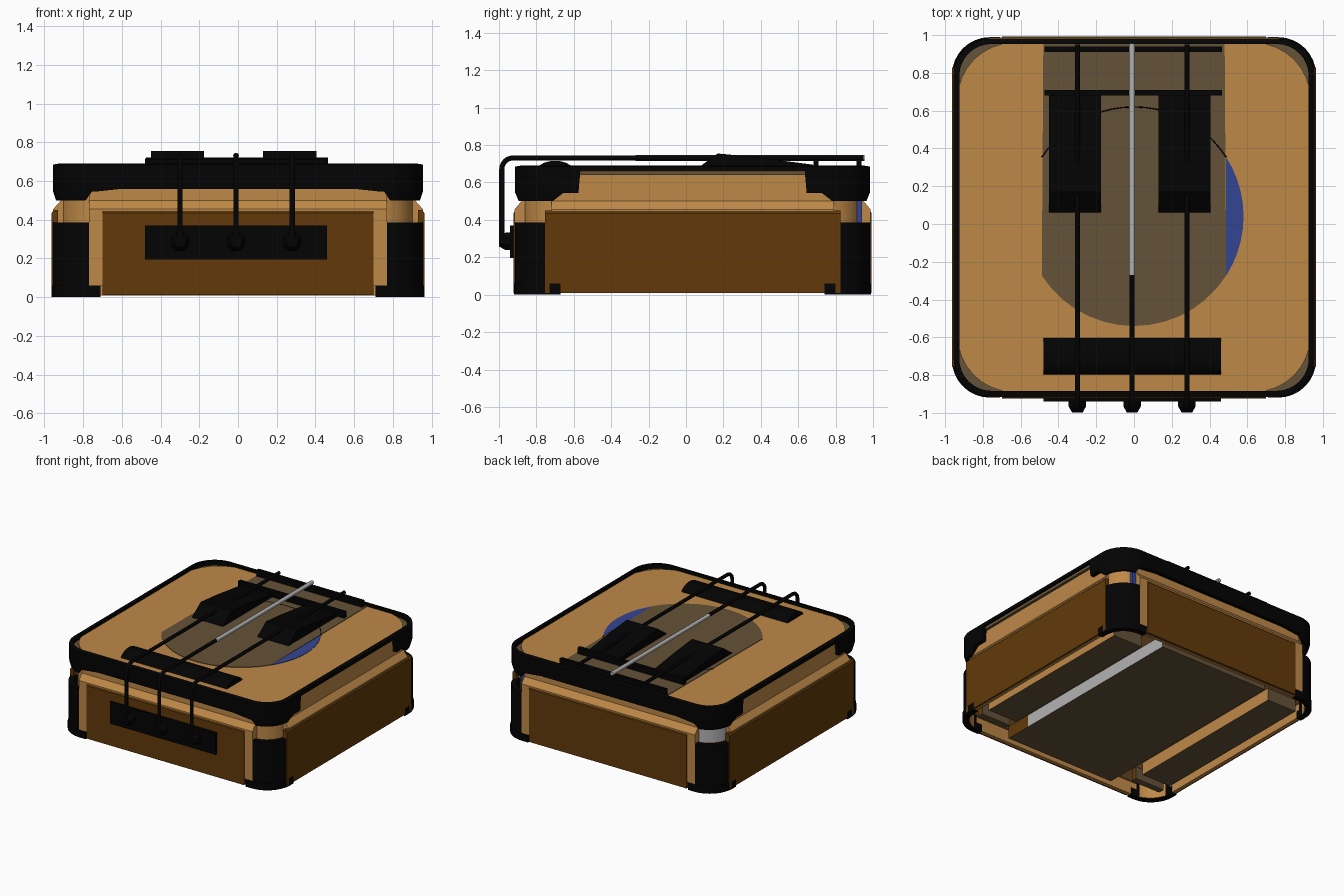
import bpy, bmesh, math

if "Cube" in bpy.data.objects:
    bpy.data.objects.remove(bpy.data.objects["Cube"])

CY = 0.035  # centre of the case in y


def mat(name, rgb):
    m = bpy.data.materials.new(name)
    m.diffuse_color = (*rgb, 1)
    m.use_nodes = True
    m.node_tree.nodes["Principled BSDF"].inputs["Base Color"].default_value = m.diffuse_color
    return m


TAN = mat("tan wood", (0.52, 0.25, 0.064))
BROWN = mat("dark brown wood", (0.122, 0.042, 0.003))
DUSK = mat("grey brown", (0.13, 0.084, 0.04))
BLACK = mat("black", (0.001, 0.001, 0.001))
BLUE = mat("blue", (0.036, 0.06, 0.29))
SILVER = mat("silver", (0.45, 0.45, 0.45))


def make(name, verts, faces, m, smooth=False):
    me = bpy.data.meshes.new(name)
    me.from_pydata([tuple(v) for v in verts], [], faces)
    bm = bmesh.new()
    bm.from_mesh(me)
    bmesh.ops.recalc_face_normals(bm, faces=bm.faces)
    bm.to_mesh(me)
    bm.free()
    me.materials.append(m)
    ob = bpy.data.objects.new(name, me)
    bpy.context.collection.objects.link(ob)
    if smooth:
        bpy.ops.object.select_all(action='DESELECT')
        ob.select_set(True)
        bpy.context.view_layer.objects.active = ob
        bpy.ops.object.shade_smooth_by_angle(angle=math.radians(35))
    return ob


def loft(name, rings, m, smooth=False):
    n = len(rings[0])
    verts = [v for r in rings for v in r]
    faces = [(k*n+i, k*n+(i+1) % n, (k+1)*n+(i+1) % n, (k+1)*n+i)
             for k in range(len(rings)-1) for i in range(n)]
    faces += [tuple(range(n)), tuple(range((len(rings)-1)*n, len(rings)*n))]
    return make(name, verts, faces, m, smooth)


def ring_band(name, rings, m):
    """Closed tube: rings joined in a cycle."""
    n, c = len(rings[0]), len(rings)
    return make(name, [v for r in rings for v in r],
                [(k*n+i, k*n+(i+1) % n, ((k+1) % c)*n+(i+1) % n, ((k+1) % c)*n+i)
                 for k in range(c) for i in range(n)], m, True)


def box(name, x0, x1, y0, y1, z0, z1, m):
    q = [(x0, y0), (x1, y0), (x1, y1), (x0, y1)]
    return loft(name, [[(x, y, z) for x, y in q] for z in (z0, z1)], m)


def rounded(hx, hy, r, n=8):
    return [(sx*(hx-r)+r*math.cos(t), CY+sy*(hy-r)+r*math.sin(t))
            for a, (sx, sy) in enumerate([(1, 1), (-1, 1), (-1, -1), (1, -1)])
            for t in [math.pi/2*(a+i/n) for i in range(n+1)]]


def plate(name, pts, z0, z1, m, smooth=False):
    return loft(name, [[(x, y, z) for x, y in pts] for z in (z0, z1)], m, smooth)


def prism_x(name, prof, x0, x1, m, smooth=False):
    return loft(name, [[(x, y, z) for y, z in prof] for x in (x0, x1)], m, smooth)


# Main case, inner top layer and deck
plate("case_body", rounded(0.91, 0.905, 0.2), 0.11, 0.64, TAN, True)
plate("top_underlay", rounded(0.935, 0.925, 0.18), 0.64, 0.655, DUSK)
plate("top_deck", rounded(0.935, 0.925, 0.3), 0.655, 0.668, TAN)


# Side panels: tan backing with a sloping ledge, brown board in front
def backing(d, zt):
    return [(0.93, 0.06), (d, 0.06), (d, 0.455), (0.915, 0.50), (0.915, zt),
            (0.89, zt), (0.89, 0.12), (0.93, 0.12)]


def board(d):
    return [(0.93, 0.01), (d, 0.01), (d, 0.435), (d-0.012, 0.45), (0.93, 0.45)]


for s, n in ((-1, "front"), (1, "back")):
    for part, prof, h, m in (("backing", backing(0.952, 0.57), 0.77, TAN),
                             ("board", board(0.958), 0.70, BROWN)):
        prism_x(f"{n}_{part}", [(CY+s*o, z) for o, z in prof], -h, h, m)
for s, n in ((-1, "left"), (1, "right")):
    for part, prof, h, m in (("backing", backing(0.955, 0.665), 0.61, TAN),
                             ("ledge", backing(0.955, 0.55), 0.755, TAN),
                             ("board", board(0.963), 0.79, BROWN)):
        loft(f"{n}_{part}", [[(s*o, y, z) for o, z in prof] for y in (CY-h, CY+h)], m)

# Scalloped black rim: lower edge is deep at corners and shallow on the sides
HX, HY, R, W = 0.955, 0.948, 0.2, 0.03


def rim_bottom(x, y):
    x, y = abs(x), abs(y-CY)
    if y > HY-1e-4 and x < 0.771:
        return 0.56 if x < 0.61 else 0.545
    if x > HX-1e-4 and y < 0.70:
        return 0.66 if y < 0.605 else 0.545
    return 0.50


outer, inner = [], []
for a, (sx, sy) in enumerate([(1, 1), (-1, 1), (-1, -1), (1, -1)]):
    for i in range(9):
        t = math.pi/2*(a+i/8)
        for lst, r in ((outer, R), (inner, R-W)):
            lst.append((sx*(HX-R)+r*math.cos(t), CY+sy*(HY-R)+r*math.sin(t)))
    bs = (0.74, 0.60) if a % 2 == 0 else (0.69, 0.61, 0.60)
    for b in bs + tuple(-b for b in reversed(bs)):
        for lst, w in ((outer, 0), (inner, W)):
            lst.append([(b, CY+HY-w), (-HX+w, CY+b), (-b, CY-HY+w), (HX-w, CY-b)][a])
zb = [rim_bottom(*p) for p in outer]
low = [((p[0]+q[0])/2, (p[1]+q[1])/2) if z < 0.51 else p for p, q, z in zip(outer, inner, zb)]
ring_band("top_rim", [[(*p, z) for p, z in zip(low, zb)],
                      [(*p, max(z+0.002, 0.55)) for p, z in zip(outer, zb)],
                      [(*p, 0.685) for p in outer], [(*p, 0.69) for p in inner],
                      [(*p, z) for p, z in zip(inner, zb)]], BLACK)

# Black corner caps with a slightly wider foot
for sx, nx in ((-1, "left"), (1, "right")):
    for sy, ny in ((-1, "front"), (1, "back")):
        def arc(hx, hy, r, ex, ey):
            p = [(hx, ey)] + [(hx-r+r*math.cos(t), hy-r+r*math.sin(t))
                              for t in [math.pi/2*i/8 for i in range(9)]] + [(ex, hy)]
            return [(sx*x, CY+sy*y) for x, y in p]
        for part, z1, e, d in (("cap", 0.385, 0.0, 0), ("foot", 0.06, 0.06, 0.004)):
            o = arc(0.96+d, 0.95+d, 0.2, 0.77-e, 0.735-e/2)
            i = arc(0.92, 0.91, 0.16, 0.77-e, 0.735-e/2)
            plate(f"{ny}_{nx}_{part}", o+i[::-1], 0.0, z1, BLACK, True)

# Coloured fittings at the back corners
t0 = [math.pi*(0.5+0.5*i/8) for i in range(9)]
col = [(-0.71+r*math.cos(t), 0.74+r*math.sin(t)) for r, ts in ((0.207, t0), (0.18, t0[::-1])) for t in ts]
plate("back_left_fitting", col, 0.38, 0.51, SILVER, True)
box("back_right_fitting", 0.772, 0.805, 0.90, 0.94, 0.38, 0.54, BLUE)

# Sound hole: grey-brown field running to the back, blue crescent at right
C, RH = (0.0, 0.04), 0.58


def arc_pts(a0, a1, n):
    return [(C[0]+RH*math.cos(a0+(a1-a0)*i/n), C[1]+RH*math.sin(a0+(a1-a0)*i/n)) for i in range(n+1)]


A = math.acos(0.488/RH)
plate("hole_field", arc_pts(-math.pi+A, -A, 14) + [(0.48, 0.955), (-0.48, 0.955)], 0.66, 0.672, DUSK)
plate("blue_crescent", arc_pts(-A, A, 10), 0.66, 0.671, BLUE)


def tube(name, pts, r, m):
    cu = bpy.data.curves.new(name, 'CURVE')
    cu.dimensions = '3D'
    cu.bevel_depth = r
    cu.bevel_resolution = 2
    cu.use_fill_caps = True
    sp = cu.splines.new('POLY')
    sp.points.add(len(pts)-1)
    for p, q in zip(sp.points, pts):
        p.co = (*q, 1)
    cu.materials.append(m)
    ob = bpy.data.objects.new(name, cu)
    bpy.context.collection.objects.link(ob)


tube("hole_edge", [(x, y, 0.670) for x, y in arc_pts(A, math.pi-A, 20)], 0.004, BLACK)

# Three strings bent over the front edge, each ending in a knob
for n, x in (("left", -0.30), ("middle", -0.01), ("right", 0.28)):
    bend = [(x, -0.925-0.06*math.sin(t), 0.671+0.06*math.cos(t))
            for t in [math.pi/2*i/6 for i in range(7)]]
    tube(n+"_string", [(x, 0.95, 0.731)] + bend + [(x, -0.985, 0.28)], 0.0135, BLACK)
    rings = [[(x+r*math.cos(k*math.pi/4+0.39), y, 0.285+r*math.sin(k*math.pi/4+0.39)) for k in range(8)]
             for y, r in ((-0.93, 0.05), (-0.965, 0.05), (-0.999, 0.03))]
    loft(n+"_knob", rings, BLACK)
tube("wound_silver_string", [(-0.01, -0.27, 0.731), (-0.01, 0.955, 0.731)], 0.0155, SILVER)

# Front anchor plate, rounded front bridge, cross bars
box("anchor_plate", -0.48, 0.46, -0.94, -0.90, 0.195, 0.37, BLACK)
prism_x("front_bridge", [(-0.70+0.10*math.cos(math.pi*i/10), 0.66+0.056*math.sin(math.pi*i/10))
                         for i in range(11)], -0.48, 0.46, BLACK, True)
for n, y in (("rear", 0.925), ("middle", 0.695)):
    box(n+"_cross_bar", -0.475, 0.465, y-0.014, y+0.014, 0.66, 0.722, BLACK)

# Wedge pads
for n, x in (("left", -0.45), ("right", 0.13)):
    prism_x(n+"_pad", [(0.06, 0.665), (0.06, 0.675), (0.17, 0.755), (0.35, 0.738),
                       (0.68, 0.695), (0.68, 0.665)], x, x+0.275, BLACK)

# Underside: frame, then boards separated by lengthwise grooves with coloured edges
ring_band("bottom_frame", [[(x, y, z) for x, y in rounded(hx, hx-0.01, 0.19)]
                           for hx, z in ((0.95, 0.008), (0.95, 0.11), (0.925, 0.11), (0.925, 0.008))], TAN)
for n, x0, x1, edge in (("centre", -0.485, 0.485, SILVER), ("right", 0.60, 0.86, TAN),
                        ("left", -0.86, -0.60, TAN)):
    for part, y0, y1, em in (("front", -0.84, -0.62, BROWN), ("main", -0.62, 0.90, edge)):
        ins = 0.1 if n != "centre" else 0.0
        a, b = (y0+ins if part == "front" else y0), y1-ins
        ob = box(f"{n}_{part}_bottom_board", x0, x1, a, max(b, a+0.05), 0.012, 0.112, DUSK)
        for m in (em, TAN):
            ob.data.materials.append(m)
        for p in ob.data.polygons:
            if abs(p.normal.x) > 0.5:
                p.material_index = 1 if p.normal.x > 0 else 2
